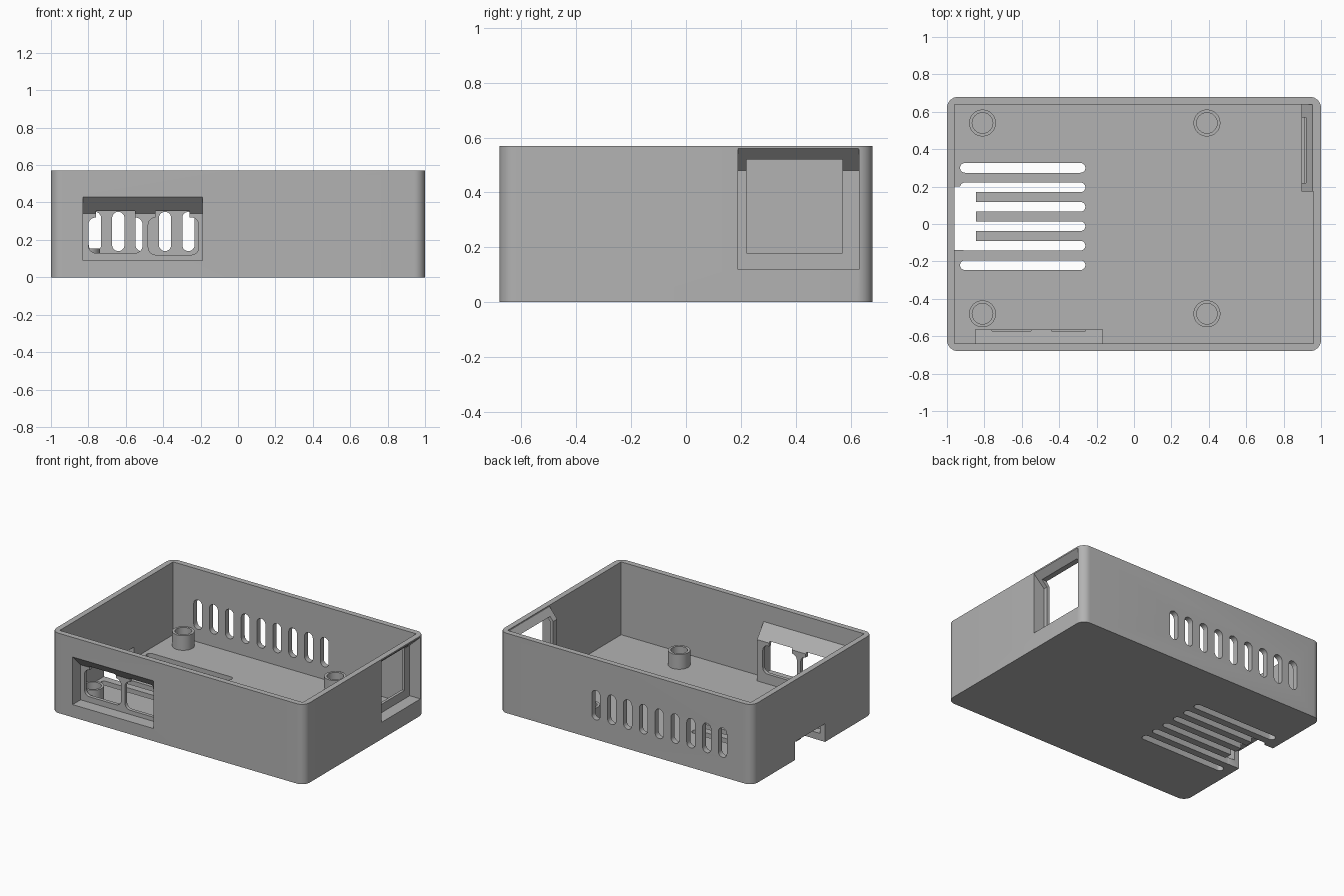
import bpy, bmesh, math

if "Cube" in bpy.data.objects:
    bpy.data.objects.remove(bpy.data.objects["Cube"], do_unlink=True)

grey = bpy.data.materials.new("matte_grey")
grey.use_nodes = True
GREY = (0.45, 0.45, 0.45, 1)
grey.diffuse_color = GREY
grey.node_tree.nodes["Principled BSDF"].inputs["Base Color"].default_value = GREY


def prism(name, profile, axis, lo, hi):
    """Extrude a flat profile along x, y or z."""
    place = {"x": lambda u, v, t: (t, u, v),
             "y": lambda u, v, t: (u, t, v),
             "z": lambda u, v, t: (u, v, t)}[axis]
    bm = bmesh.new()
    face = bm.faces.new([bm.verts.new(place(u, v, lo)) for u, v in profile])
    out = bmesh.ops.extrude_face_region(bm, geom=[face])
    step = [b - a for a, b in zip(place(0, 0, lo), place(0, 0, hi))]
    bmesh.ops.translate(bm, verts=[g for g in out["geom"] if isinstance(g, bmesh.types.BMVert)], vec=step)
    bmesh.ops.recalc_face_normals(bm, faces=bm.faces)
    mesh = bpy.data.meshes.new(name)
    bm.to_mesh(mesh)
    bm.free()
    mesh.materials.append(grey)
    obj = bpy.data.objects.new(name, mesh)
    bpy.context.collection.objects.link(obj)
    return obj


def rect(u0, u1, v0, v1):
    return [(u0, v0), (u1, v0), (u1, v1), (u0, v1)]


def rounded(u0, u1, v0, v1, r, n=6):
    r = min(r, 0.499 * (u1 - u0), 0.499 * (v1 - v0))
    corners = [(u1 - r, v1 - r), (u0 + r, v1 - r), (u0 + r, v0 + r), (u1 - r, v0 + r)]
    return [(cu + r * math.cos((q + i / n) * math.pi / 2), cv + r * math.sin((q + i / n) * math.pi / 2))
            for q, (cu, cv) in enumerate(corners) for i in range(n + 1)]


def circle(cx, cy, r, n=32):
    return [(cx + r * math.cos(math.tau * i / n), cy + r * math.sin(math.tau * i / n)) for i in range(n)]


def combine(obj, others, operation):
    """Apply booleans, then drop the helper solids."""
    for o in others:
        o.hide_render = True
        mod = obj.modifiers.new("bool", "BOOLEAN")
        mod.operation, mod.solver, mod.object = operation, "EXACT", o
    deps = bpy.context.evaluated_depsgraph_get()
    mesh = bpy.data.meshes.new_from_object(obj.evaluated_get(deps))
    obj.modifiers.clear()
    obj.data = mesh
    for o in others:
        bpy.data.objects.remove(o, do_unlink=True)


def smooth(obj):
    bpy.ops.object.select_all(action="DESELECT")
    obj.select_set(True)
    bpy.context.view_layer.objects.active = obj
    bpy.ops.object.shade_smooth_by_angle(angle=math.radians(30))


FLOOR, TOP = 0.05, 0.57

# Open tray with rounded vertical corners
case = prism("case_shell", rounded(-1, 1, -0.68, 0.68, 0.06, 8), "z", 0, TOP)
combine(case, [prism("cavity", rect(-0.96, 0.96, -0.64, 0.64), "z", FLOOR, 0.8)], "DIFFERENCE")

# Sloped housings behind the two recessed ports
front_housing = prism("front_housing", [(-0.66, 0.03), (-0.565, 0.03), (-0.565, 0.345),
                                        (-0.64, 0.445), (-0.66, 0.445)], "x", -0.85, -0.165)
side_housing = prism("side_housing", [(0.98, 0.03), (0.895, 0.03), (0.895, 0.49),
                                      (0.955, 0.565), (0.98, 0.565)], "y", 0.175, 0.66)
combine(case, [front_housing, side_housing], "UNION")

# Recesses whose ceilings slope down inwards
cuts = [prism("front_recess", [(-0.72, 0.09), (-0.59, 0.09), (-0.59, 0.34),
                               (-0.68, 0.43), (-0.72, 0.43)], "x", -0.83, -0.19),
        prism("side_recess", [(1.04, 0.12), (0.915, 0.12), (0.915, 0.48),
                              (1.0, 0.56), (1.04, 0.56)], "y", 0.19, 0.63)]
combine(case, cuts, "DIFFERENCE")

# Port openings with a narrower notch above each front one
cuts = [prism("side_opening", rect(0.22, 0.57, 0.18, 0.52), "x", 0.85, 0.98)]
for x0, x1, z0, n0, n1 in [(-0.8, -0.51, 0.13, -0.76, -0.55), (-0.48, -0.21, 0.12, -0.44, -0.26)]:
    cuts.append(prism("front_opening", rounded(x0, x1, z0, 0.32, 0.04), "y", -0.62, -0.5))
    cuts.append(prism("front_notch", rect(n0, n1, 0.25, 0.355), "y", -0.625, -0.49))

# Card notch low in the end wall
cuts.append(prism("card_notch", rect(-1.05, -0.845, -0.14, 0.2), "z", -0.05, 0.13))

# Vents in the floor and the back wall
for i in range(6):
    y = 0.3 - 0.104 * i
    cuts.append(prism("floor_vent", rounded(-0.93, -0.26, y - 0.026, y + 0.026, 0.026), "z", -0.06, 0.1))
for i in range(9):
    x = -0.765 + 0.125 * i
    cuts.append(prism("back_vent", rounded(x - 0.033, x + 0.033, 0.14, 0.35, 0.033), "y", 0.6, 0.75))
combine(case, cuts, "DIFFERENCE")
smooth(case)

# Hollow board standoffs
for name, x, y in [("front_right", -0.81, -0.48), ("front_left", 0.39, -0.48),
                   ("back_right", -0.81, 0.54), ("back_left", 0.39, 0.54)]:
    post = prism(name + "_standoff", circle(x, y, 0.072), "z", FLOOR - 0.02, 0.155)
    combine(post, [prism("bore", circle(x, y, 0.055), "z", FLOOR, 0.3)], "DIFFERENCE")
    smooth(post)
